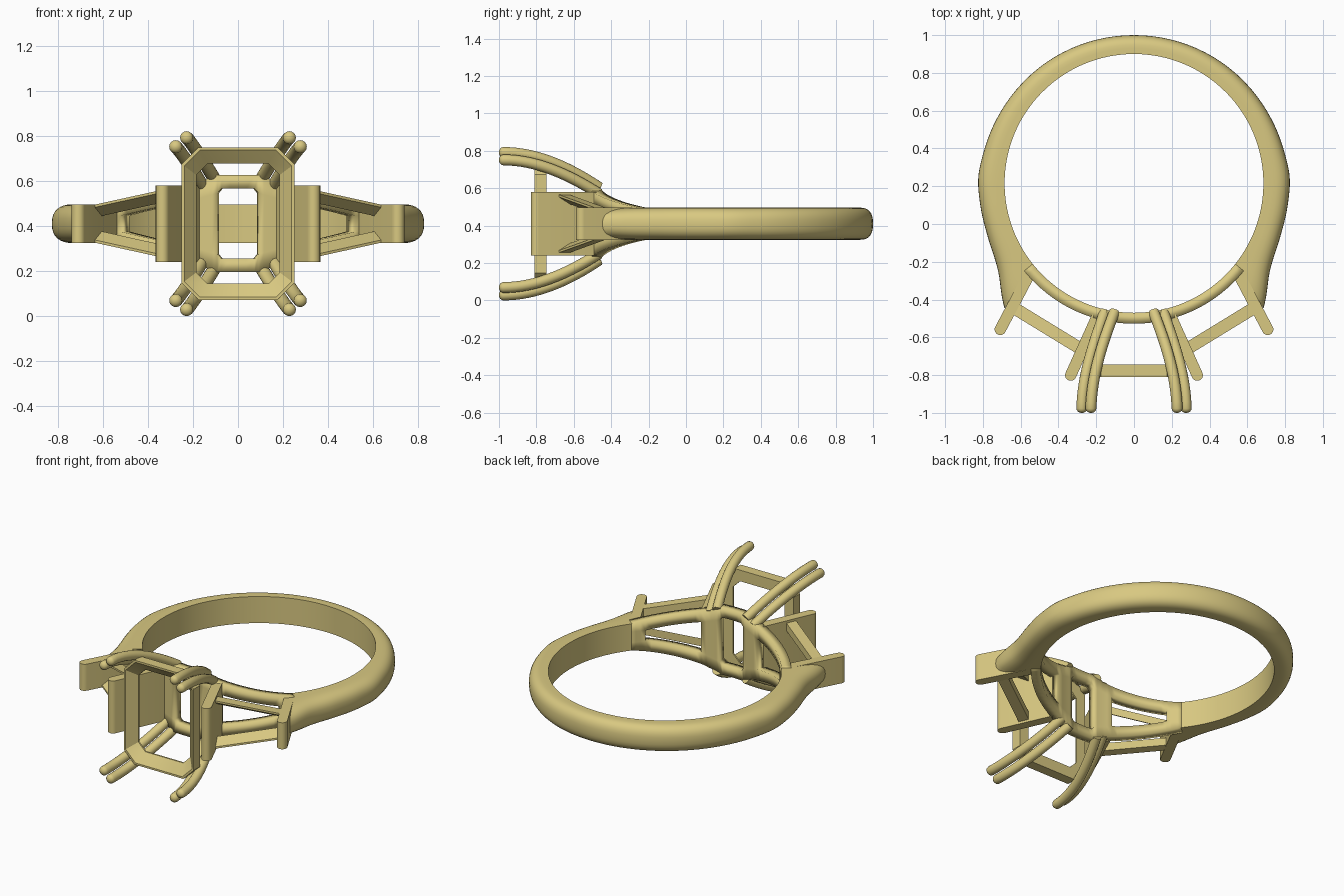
import bpy, bmesh
from math import sin, cos, pi, radians
from mathutils import Vector

if "Cube" in bpy.data.objects:
    bpy.data.objects.remove(bpy.data.objects["Cube"])

ZC, YC, R = 0.41, 0.215, 0.685      # mid height, finger hole centre and radius
gold = bpy.data.materials.new("gold")
gold.diffuse_color = (0.69, 0.58, 0.22, 1)
gold.use_nodes = True
gold.node_tree.nodes["Principled BSDF"].inputs["Base Color"].default_value = gold.diffuse_color


def make(name, verts, faces, angle=30, recalc=True):
    bm = bmesh.new()
    vs = [bm.verts.new(v) for v in verts]
    for f in faces:
        bm.faces.new([vs[i] for i in f])
    if recalc:
        bmesh.ops.recalc_face_normals(bm, faces=bm.faces)
    me = bpy.data.meshes.new(name)
    bm.to_mesh(me)
    bm.free()
    me.materials.append(gold)
    ob = bpy.data.objects.new(name, me)
    bpy.context.collection.objects.link(ob)
    bpy.ops.object.select_all(action='DESELECT')
    ob.select_set(True)
    bpy.context.view_layer.objects.active = ob
    bpy.ops.object.shade_smooth_by_angle(angle=radians(angle))
    return ob


def loft(name, loops, closed=False, angle=30):
    n, m = len(loops[0]), len(loops)
    faces = []
    for i in range(m if closed else m - 1):
        a, b = i * n, (i + 1) % m * n
        faces += [(a + j, a + (j + 1) % n, b + (j + 1) % n, b + j) for j in range(n)]
    if not closed:
        faces += [tuple(range(n)), tuple(range((m - 1) * n, m * n))]
    return make(name, [v for l in loops for v in l], faces, angle)


def lerp_table(tab, x):
    for (a, p), (b, q) in zip(tab, tab[1:]):
        if x <= b:
            return p + (q - p) * max(0, x - a) / (b - a)
    return tab[-1][1]


def polar(deg, r, z=0.0):
    t = radians(deg)
    return (r * sin(t), YC - r * cos(t), ZC + z)


# shank: D-shaped section swept round the finger hole, swelling at the shoulders
keys = [(51, 46, .953), (60, 57, .857), (70, 68.5, .826), (82, 82, .822), (92, 92, .825),
        (103, 103, .812), (130, 130, .796), (180, 180, .785)]
keys = [Vector(k) for k in keys]
half = []
for i in range(len(keys) - 1):
    p1, p2 = keys[i], keys[i + 1]
    p0 = keys[i - 1] if i else 2 * p1 - p2
    p3 = keys[i + 2] if i + 2 < len(keys) else Vector((230, 230, .796))
    steps = 14 if i > 4 else 6
    for s in range(steps):
        t = s / steps
        m1 = (p2 - p0) * (p2[0] - p1[0]) / (p2[0] - p0[0])
        m2 = (p3 - p1) * (p2[0] - p1[0]) / (p3[0] - p1[0])
        half.append(p1 * (2*t**3 - 3*t*t + 1) + m1 * (t**3 - 2*t*t + t)
                    + p2 * (3*t*t - 2*t**3) + m2 * (t**3 - t*t))
half.append(keys[-1])
full = half + [Vector((360 - k[0], 360 - k[1], k[2])) for k in reversed(half[:-1])]
prof = [(0, -1)]
for i in range(17):
    a = -pi / 2 + pi * i / 16
    v = abs(sin(a)) ** 0.8 * (1 if a > 0 else -1)
    prof.append((0.3 + 0.7 * abs(cos(a)) ** 0.8, v))
prof.append((0, 1))
loops = []
for ti, to, ro in full:
    a, b = Vector(polar(ti, R)), Vector(polar(to, ro))
    loops.append([a.lerp(b, u) + Vector((0, 0, v * 0.086)) for u, v in prof])
loft("shank", loops, angle=40)

# gallery band: pierced, flaring strip closing the front of the finger hole
wid = [(0, .215), (.106, .215), (.14, .188), (.20, .17), (.54, .085)]
hole = [(0, .155), (5.7, .155), (7.1, .135), (17, .10), (44.5, .035), (53, .035)]
pos = [0, 2.8, 5.7, 7.1, 8.9, 11.8, 14.4] + [17 + 2.75 * i for i in range(11)] + [47, 49.5, 52]
cols = [-t for t in reversed(pos[1:])] + pos
verts, faces = [], []
for i, t in enumerate(cols):
    w, h = lerp_table(wid, R * sin(radians(abs(t)))), lerp_table(hole, abs(t))
    verts += [polar(t, R, z) for z in (-w, -h, h, w)]
    if i + 1 < len(cols):
        mid = abs(t + cols[i + 1]) / 2
        for j in range(3):
            if j == 1 and (mid < 7.1 or 17 < mid < 44.5):
                continue
            faces.append((4*i + j, 4*i + 4 + j, 4*i + 5 + j, 4*i + 1 + j))
band = make("gallery_band", verts, faces, recalc=False)
sol = band.modifiers.new("thickness", 'SOLIDIFY')
sol.thickness, sol.offset = 0.058, 1


# centre stone seat: octagonal frame with a sloping inner ledge
def octagon(hx, hz, c, y):
    pts = [(hx, hz - c), (hx - c, hz), (c - hx, hz), (-hx, hz - c),
           (-hx, c - hz), (c - hx, -hz), (hx - c, -hz), (hx, c - hz)]
    return [(x, y, ZC + z) for x, z in pts]


loft("centre_seat", [octagon(.25, .338, .075, -.81), octagon(.238, .326, .07, -.81),
                     octagon(.185, .266, .05, -.755), octagon(.185, .266, .05, -.745),
                     octagon(.25, .338, .075, -.745)], closed=True)


# claws: four pairs of curved round wires with domed tips
def claw(name, ctrl, sx, sz, r=0.029):
    p = [Vector((x * sx, y, ZC + z * sz)) for x, y, z in ctrl]
    rings = []

    def ring(c, d, rad):
        d = d.normalized()
        u = d.cross(Vector((1, 0, 0))).normalized()
        w = d.cross(u)
        rings.append([c + rad * (u * cos(k * pi / 8) + w * sin(k * pi / 8)) for k in range(16)])

    for i in range(19):
        t = i / 18
        s = 1 - t
        c = p[0]*s**3 + 3*p[1]*s*s*t + 3*p[2]*s*t*t + p[3]*t**3
        d = (p[1] - p[0])*s*s + 2*(p[2] - p[1])*s*t + (p[3] - p[2])*t*t
        ring(c, d, r)
    d = d.normalized()
    for a in (25, 50, 72, 86):
        ring(p[3] + d * r * .8 * sin(radians(a)), d, r * cos(radians(a)))
    loft(name, rings, angle=45)


for sx, side in ((-1, "left"), (1, "right")):
    for sz, lev in ((-1, "lower"), (1, "upper")):
        claw(f"{side}_{lev}_inner_claw",
             [(.103, -.465, .195), (.155, -.60, .285), (.222, -.78, .381), (.228, -.977, .381)], sx, sz)
        claw(f"{side}_{lev}_outer_claw",
             [(.155, -.465, .160), (.20, -.60, .245), (.272, -.78, .341), (.276, -.977, .341)], sx, sz)


# side stone bars: upright plates with a rounded front edge
def plate(name, base, tip, hz, sx, r=0.03):
    a, b = Vector(base), Vector(tip)
    d = (b - a).normalized()
    n = Vector((-d.y, d.x))
    out = [a + n * r] + [b + r * (n * cos(k * pi / 10) + d * sin(k * pi / 10)) for k in range(11)]
    out.append(a - n * r)
    loft(name, [[(q.x * sx, q.y, ZC + z) for q in out] for z in (-hz, hz)])


for sx, side in ((-1, "left"), (1, "right")):
    plate(f"{side}_inner_bar", (.195, -.49), (.335, -.80), .17, sx)
    plate(f"{side}_outer_bar", (.545, -.25), (.708, -.558), .086, sx)
    # tapered rails between the bars, with inward-sloping ledge
    for sz, lev in ((-1, "lower"), (1, "upper")):
        ends = []
        for bx, by, fx, fy, h in ((.27, -.63, .30, -.688, .158), (.605, -.425, .637, -.482, .084)):
            ends.append([(x * sx, y, ZC + z * sz) for x, y, z in
                         ((bx, by, h), (fx, fy, h), (fx, fy, h - .012), (bx, by, h - .05))])
        loft(f"{side}_{lev}_side_rail", ends)
